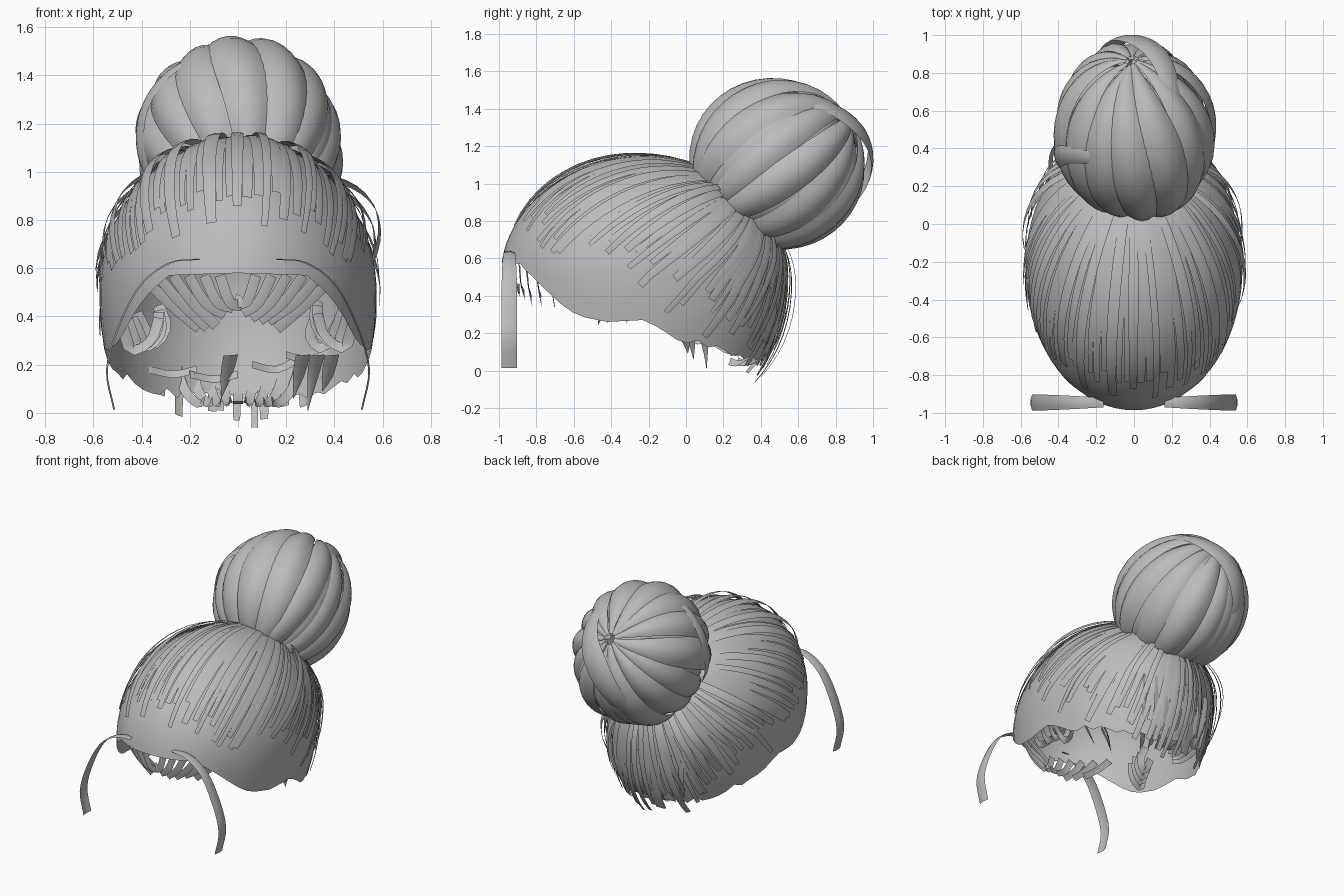
import bpy, bmesh, math, random
from mathutils import Vector

random.seed(7)
if "Cube" in bpy.data.objects:
    bpy.data.objects.remove(bpy.data.objects["Cube"], do_unlink=True)

hair = bpy.data.materials.new("hair_grey")
hair.use_nodes = True
GREY = (0.5, 0.5, 0.5, 1)
hair.diffuse_color = GREY
hair.node_tree.nodes["Principled BSDF"].inputs["Base Color"].default_value = GREY

CAP_C, CAP_R, CAP_LOW = Vector((0, -0.232, 0.5)), Vector((0.575, 0.76, 0.635)), 0.9
BUN_C, BUN_R = Vector((0, 0.49, 1.1)), Vector((0.385, 0.45, 0.43))


def finish(name, bm):
    mesh = bpy.data.meshes.new(name)
    bm.to_mesh(mesh)
    bm.free()
    mesh.materials.append(hair)
    for p in mesh.polygons:
        p.use_smooth = True
    ob = bpy.data.objects.new(name, mesh)
    bpy.context.collection.objects.link(ob)


def lerp_table(table, t):
    for (a, va), (b, vb) in zip(table, table[1:]):
        if t <= b:
            return va + (vb - va) * (t - a) / (b - a)
    return table[-1][1]


def on_bun(d, scale=1.0):
    return BUN_C + Vector(r * c * scale for r, c in zip(BUN_R, d))


def on_cap(d, scale=1.0):
    """Point on the scalp, which has steeper walls below its centre."""
    rz = CAP_R.z if d[2] > 0 else CAP_LOW
    return CAP_C + Vector((CAP_R.x * d[0], CAP_R.y * d[1], rz * d[2])) * scale


def ribbon(bm, pts, outs, widths, bulge=0.1, n=3):
    """Sweep a shallow arch along a path; outs point away from the head."""
    rows = []
    for i, p in enumerate(pts):
        tangent = pts[min(i + 1, len(pts) - 1)] - pts[max(i - 1, 0)]
        out = outs[i].normalized()
        side = tangent.cross(out).normalized()
        w = widths[i]
        row = []
        for k in range(n + 1):
            s = 2 * k / n - 1
            row.append(bm.verts.new(p + side * s * w / 2 + out * bulge * w * (1 - s * s)))
        rows.append(row)
    for a, b in zip(rows, rows[1:]):
        for k in range(n):
            bm.faces.new((a[k], a[k + 1], b[k + 1], b[k]))


def smooth_path(ctrl, n=12):
    """Catmull-Rom path through a few control points."""
    c = [Vector(p) for p in ctrl]
    c = [2 * c[0] - c[1]] + c + [2 * c[-1] - c[-2]]
    out, spans = [], len(c) - 3
    for i in range(n + 1):
        u = i / n * spans
        j = min(int(u), spans - 1)
        t = u - j
        a, b, d, e = c[j:j + 4]
        out.append(0.5 * (2 * b + (d - a) * t + (2 * a - 5 * b + 4 * d - e) * t**2
                          + (3 * b - a - 3 * d + e) * t**3))
    return out


def polar(axis, azimuth, angle):
    """Unit direction at an angle from the axis; azimuth 0 leans to the front."""
    x = Vector((1, 0, 0))
    ring = x.cross(axis) * math.cos(azimuth) + x * math.sin(azimuth)
    return axis * math.cos(angle) + ring * math.sin(angle)


# Scalp shell with a shaped hairline
HEM = [(0, .58), (30, .57), (42, .48), (57, .33), (63, .29), (75, .26), (90, .27),
       (97, .23), (104, .17), (120, .14), (140, .08), (180, .07)]
bm = bmesh.new()
SEG, RINGS = 72, 18
crown = bm.verts.new(on_cap((0, 0, 1)))
columns = []
for i in range(SEG):
    phi = 2 * math.pi * i / SEG
    deg = abs((math.degrees(phi) + 180) % 360 - 180)
    hem = lerp_table(HEM, deg)
    if deg > 100:
        hem += random.uniform(-.02, .03)
    drop = hem - CAP_C.z
    end = math.acos(drop / (CAP_R.z if drop > 0 else CAP_LOW))
    col = []
    for j in range(1, RINGS + 1):
        th = end * j / RINGS
        d = (math.sin(th) * math.sin(phi), -math.sin(th) * math.cos(phi), math.cos(th))
        col.append(bm.verts.new(on_cap(d)))
    columns.append(col)
for i in range(SEG):
    a, b = columns[i], columns[(i + 1) % SEG]
    bm.faces.new((crown, a[0], b[0]))
    for j in range(RINGS - 1):
        bm.faces.new((a[j], a[j + 1], b[j + 1], b[j]))
finish("scalp_shell", bm)

# Combed strands fanning out from the bun over the scalp
NECK = Vector((0, 0.72, 0.69)).normalized()
LENGTH = [(0, 1.82), (40, 1.85), (65, 1.74), (90, 1.58), (130, 1.4), (180, 1.38)]
bm = bmesh.new()
COUNT = 90
for i in range(COUNT):
    az = 2 * math.pi * (i + random.uniform(-.3, .3)) / COUNT
    deg = abs((math.degrees(az) + 180) % 360 - 180)
    length = lerp_table(LENGTH, deg) + random.uniform(-.2, .1)
    side_on = 55 < deg < 140
    loose = random.random() < (.5 if side_on else .3)
    lift = random.uniform(.04, .13 if side_on else .06) if loose else random.uniform(0, .02)
    base = 1.008 + random.uniform(0, .015)
    pts, outs = [], []
    for k in range(15):
        u = k / 14
        d = polar(NECK, az, .28 + (length - .28) * u)
        pts.append(on_cap(d, base + lift * math.sin(math.pi * u ** 1.3)))
        outs.append(Vector(d[m] / CAP_R[m] for m in range(3)))
    w = random.uniform(.035, .06)
    ribbon(bm, pts, outs, [w * (.7 + .3 * math.sin(math.pi * k / 14)) for k in range(15)], .06, 2)
finish("combed_strands", bm)

# Bun locks: two layers of plump meridian bands
BUN_AXIS = Vector((-.03, 0.82, 0.57)).normalized()
bm = bmesh.new()
RIBS = 14
for layer, shrink in enumerate((1.0, .93)):
    for i in range(RIBS):
        az0 = 2 * math.pi * (i + .5 * layer + random.uniform(-.12, .12)) / RIBS
        scale = shrink * random.uniform(.97, 1.05)
        twist = random.uniform(.0, .2)
        fat = random.uniform(.9, 1.15)
        pts, outs, ws = [], [], []
        for k in range(19):
            t = .08 + 2.55 * k / 18
            d = polar(BUN_AXIS, az0 + twist * (t - 1.4), t)
            pts.append(on_bun(d, scale))
            outs.append(d)
            ws.append(fat * 2 * math.pi / RIBS * .43 * max(math.sin(t), .12))
        ribbon(bm, pts, outs, ws, .2, 6)
finish("bun_locks", bm)

# Wide lock wrapped over the back of the bun, and a loose one at its side
bm = bmesh.new()
for ctrl, lift, width in (
        (((.55, .25, .8), (.32, .8, .5), (.02, .99, .2), (-.25, .92, -.2), (-.5, .6, -.65)), .11, .17),
        (((-.45, -.3, .85), (-.85, -.25, .45), (-.95, -.3, 0), (-.8, -.4, -.45)), .12, .11)):
    dirs = [p.normalized() for p in smooth_path(ctrl, 20)]
    arch = [math.sin(math.pi * k / 20) for k in range(21)]
    ribbon(bm, [on_bun(d, .99 + lift * s ** .6) for d, s in zip(dirs, arch)], dirs,
           [width * (.5 + .5 * s) for s in arch], .12, 6)
finish("bun_wrap_locks", bm)

# Long curved face locks
for side, name in ((1, "left_face_lock"), (-1, "right_face_lock")):
    bm = bmesh.new()
    path = smooth_path([(side * x, -.945, z) for x, z in
                        ((.16, .635), (.28, .62), (.4, .53), (.49, .36), (.54, .18), (.51, .015))], 20)
    outs = [Vector((p.x, 0, p.z - .1)) for p in path]
    ribbon(bm, path, outs, [.05 + .035 * math.sin(math.pi * min(1, k / 14) / 2) for k in range(21)], .1, 3)
    finish(name, bm)

# Short fringe swept diagonally inward beneath the hairline
bm = bmesh.new()
for side in (1, -1):
    for i in range(6):
        x0 = .4 - .065 * i
        x1 = x0 - .24 + .03 * i
        z1 = .34 + .022 * i + random.uniform(-.025, .025)
        y0 = -.2 - .74 * math.sqrt(1 - (x0 / .575) ** 2)
        path = smooth_path([(side * x0, y0, .57), (side * (x0 * .55 + x1 * .45), y0 + .01, .46),
                            (side * x1, y0 + .03, z1)], 8)
        ribbon(bm, path, [Vector((p.x, -.8, 0)) for p in path], [.045] * 9, .08, 2)
finish("fringe_strands", bm)

# Loose curls inside the temples
bm = bmesh.new()
for side in (1, -1):
    for i in range(4):
        r = random.uniform(-.04, .04)
        path = smooth_path([(side * (.48 - .02 * i), -.48 + .05 * i, .4 + r),
                            (side * (.44 - .03 * i), -.46 + .05 * i, .28 + r / 2),
                            (side * (.36 - .02 * i), -.44 + .05 * i, .34 + r),
                            (side * .33, -.42 + .05 * i, .43 + r)], 8)
        ribbon(bm, path, [Vector((side * .4, -.8, .5))] * 9, [.05] * 9, .08, 2)
finish("temple_curls", bm)

# Strands tucked under the nape
bm = bmesh.new()
for i in range(9):
    x = -.28 + .07 * i
    y = -.22 + .76 * math.sqrt(1 - (x / .6) ** 2)
    path = smooth_path([(x, y, .45), (x * .95, y - .02, .25), (x * .8, y - .09, .1),
                        (x * .6, y - .17, .04), (x * .5, y - .22, .05)], 10)
    ribbon(bm, path, [Vector((0, 1, -.4))] * 11, [.04] * 11, .06, 2)
for x, z in ((-.27, .18), (-.1, .16), (.16, .2), (.3, .24)):
    path = smooth_path([(x - .1, .28, z), (x, .32, z - .02), (x + .1, .3, z + .03 * (x > 0))], 6)
    ribbon(bm, path, [Vector((0, 1, -.6))] * 7, [.035] * 7, .06, 2)
finish("nape_strands", bm)

# Pointed tufts hanging behind the ears
bm = bmesh.new()
for x, y, tip in ((.29, .1, .01), (.23, .03, .06), (.35, 0, .09), (-.07, .3, .06)):
    path = smooth_path([(x + .04, y - .03, .24), (x + .02, y, .15), (x, y + .01, tip)], 4)
    ribbon(bm, path, [Vector((.6, -.7, 0))] * 5, [.08, .075, .06, .03, .003], .15, 2)
finish("nape_tufts", bm)
